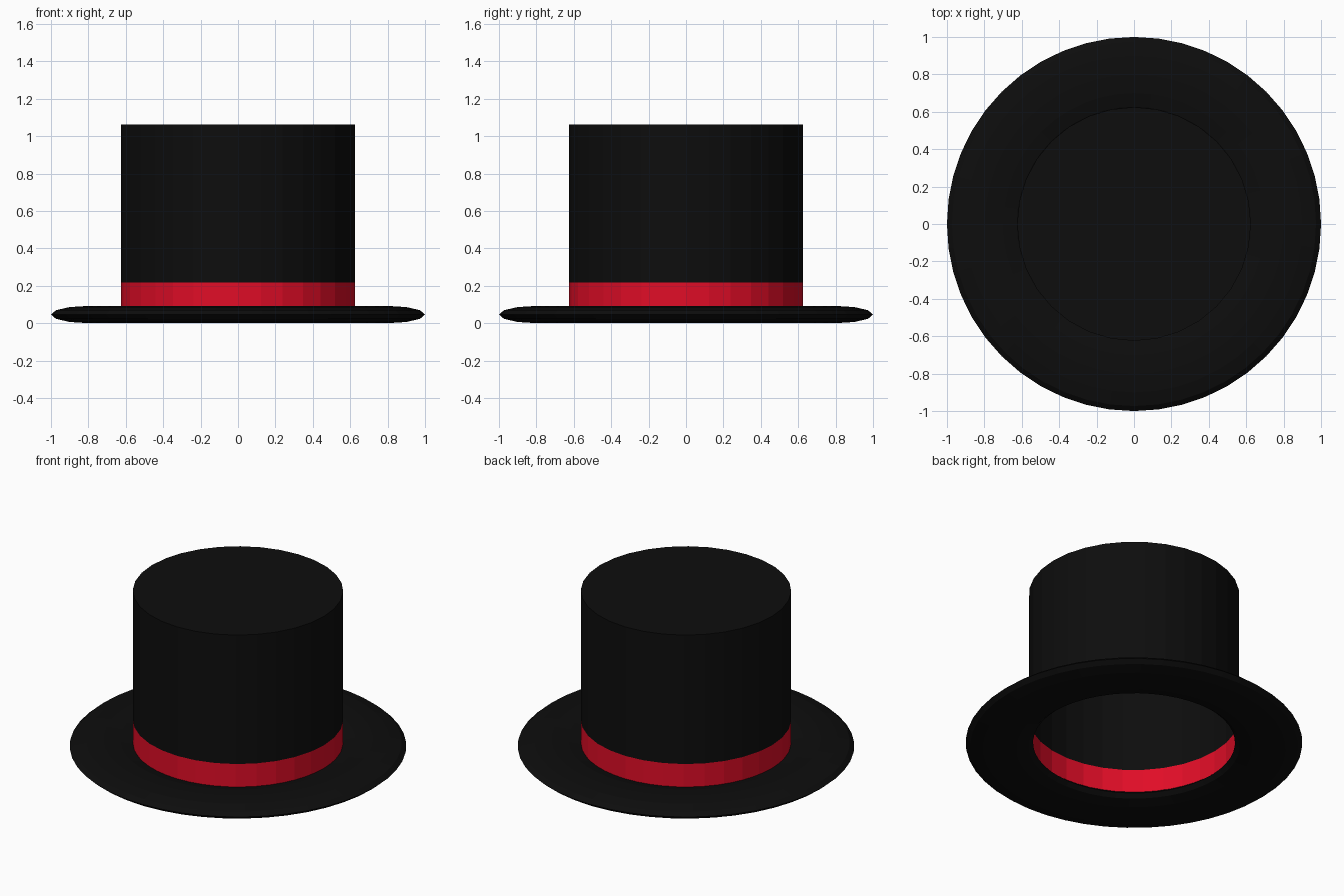
import bpy
import bmesh
from math import cos, sin, tau

if "Cube" in bpy.data.objects:
    bpy.data.objects.remove(bpy.data.objects["Cube"])


def material(name, color):
    m = bpy.data.materials.new(name)
    m.diffuse_color = color
    m.use_nodes = True
    m.node_tree.nodes["Principled BSDF"].inputs["Base Color"].default_value = m.diffuse_color
    return m


black = material("black_felt", (0.004, 0.004, 0.004, 1))
red = material("red_ribbon", (0.75, 0.004, 0.02, 1))


def lathe(name, profile, sides, mat, loop=False, cap=False):
    """Spin (radius, z) points around z; optionally close the profile or cap its end."""
    bm = bmesh.new()
    rings = [[bm.verts.new((r * cos(tau * i / sides), r * sin(tau * i / sides), z))
              for i in range(sides)] for r, z in profile]
    pairs = list(zip(rings, rings[1:]))
    if loop:
        pairs.append((rings[-1], rings[0]))
    for a, b in pairs:
        for i in range(sides):
            j = (i + 1) % sides
            bm.faces.new((a[i], a[j], b[j], b[i]))
    if cap:
        bm.faces.new(rings[-1])
    mesh = bpy.data.meshes.new(name)
    bm.to_mesh(mesh)
    bm.free()
    mesh.materials.append(mat)
    obj = bpy.data.objects.new(name, mesh)
    bpy.context.collection.objects.link(obj)
    return obj


# Brim: flattened ring with a 12-sided section
H = 0.046
section = [(0.8 + 0.2 * cos(tau * k / 12), H + H * sin(tau * k / 12)) for k in range(12)]
lathe("brim", section, 48, black, loop=True)

# Ribbon: open sleeve, its lower edge tucked into the brim
lathe("ribbon_band", [(0.625, 0.055), (0.625, 0.218)], 32, red)

# Crown: thin wall with a flat top, hollow inside
lathe("crown", [(0.625, 0.218), (0.625, 1.063)], 32, black, cap=True)
